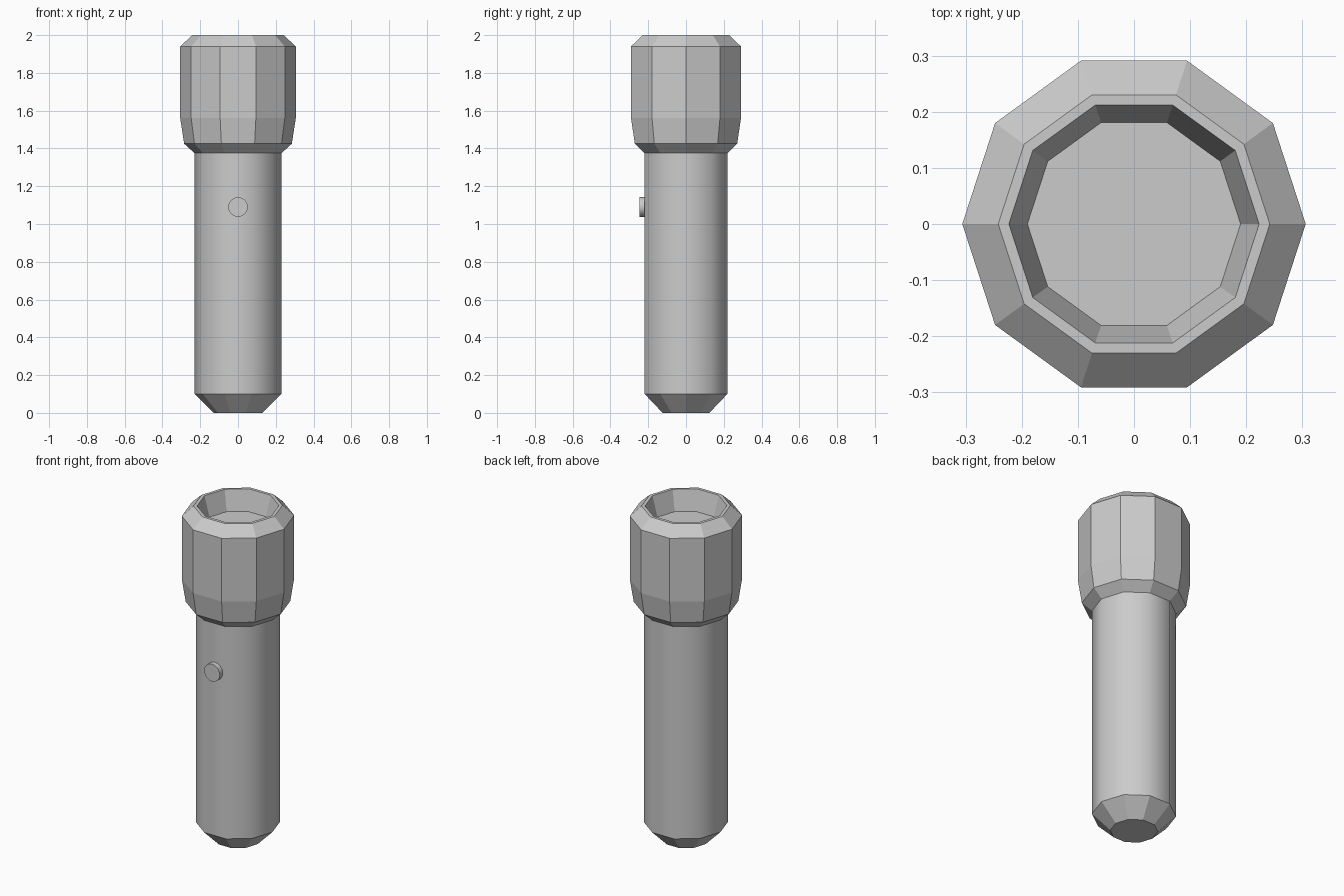
import bpy, bmesh
from math import cos, sin, tau

if "Cube" in bpy.data.objects:
    bpy.data.objects.remove(bpy.data.objects["Cube"])

SIDES = 10


def lathe(name, profile, sides=SIDES, cap_start=False, cap_end=False, smooth=False):
    """Spin (radius, height) points around z; profile runs upward along the outside."""
    bm = bmesh.new()
    rings = [[bm.verts.new((r * cos(tau * i / sides), r * sin(tau * i / sides), z))
              for i in range(sides)] for r, z in profile]
    for a, b in zip(rings, rings[1:]):
        for i in range(sides):
            j = (i + 1) % sides
            f = bm.faces.new((a[i], a[j], b[j], b[i]))
            f.smooth = smooth
    if cap_start:
        bm.faces.new(rings[0][::-1])
    if cap_end:
        bm.faces.new(rings[-1])
    # keep caps crisp against smooth walls
    if smooth:
        for e in bm.edges:
            if len(e.link_faces) == 2 and e.calc_face_angle() > 1.2:
                e.smooth = False
    mesh = bpy.data.meshes.new(name)
    bm.to_mesh(mesh)
    bm.free()
    obj = bpy.data.objects.new(name, mesh)
    bpy.context.collection.objects.link(obj)
    return obj


# Tapered tail cap
lathe("tail_cap", [(0.13, 0), (0.23, 0.10)], cap_start=True)

# Smooth-shaded handle tube
lathe("handle", [(0.23, 0.10), (0.23, 1.375)], smooth=True)

# Faceted head with flat rim and sloping reflector wall
lathe("head", [(0.23, 1.375), (0.285, 1.425), (0.306, 1.56), (0.306, 1.94),
               (0.242, 2.0), (0.223, 2.0), (0.19, 1.88)])

# Flat lens at the bottom of the reflector
lathe("lens", [(0.10, 1.88), (0.19, 1.88)][::-1], cap_end=True)

# Round push button on the front of the handle
button = lathe("button", [(0.052, 0), (0.052, 0.035)], sides=24,
               cap_start=True, cap_end=True, smooth=True)
button.rotation_euler = (tau / 4, 0, 0)
button.location = (0, -0.212, 1.09)
